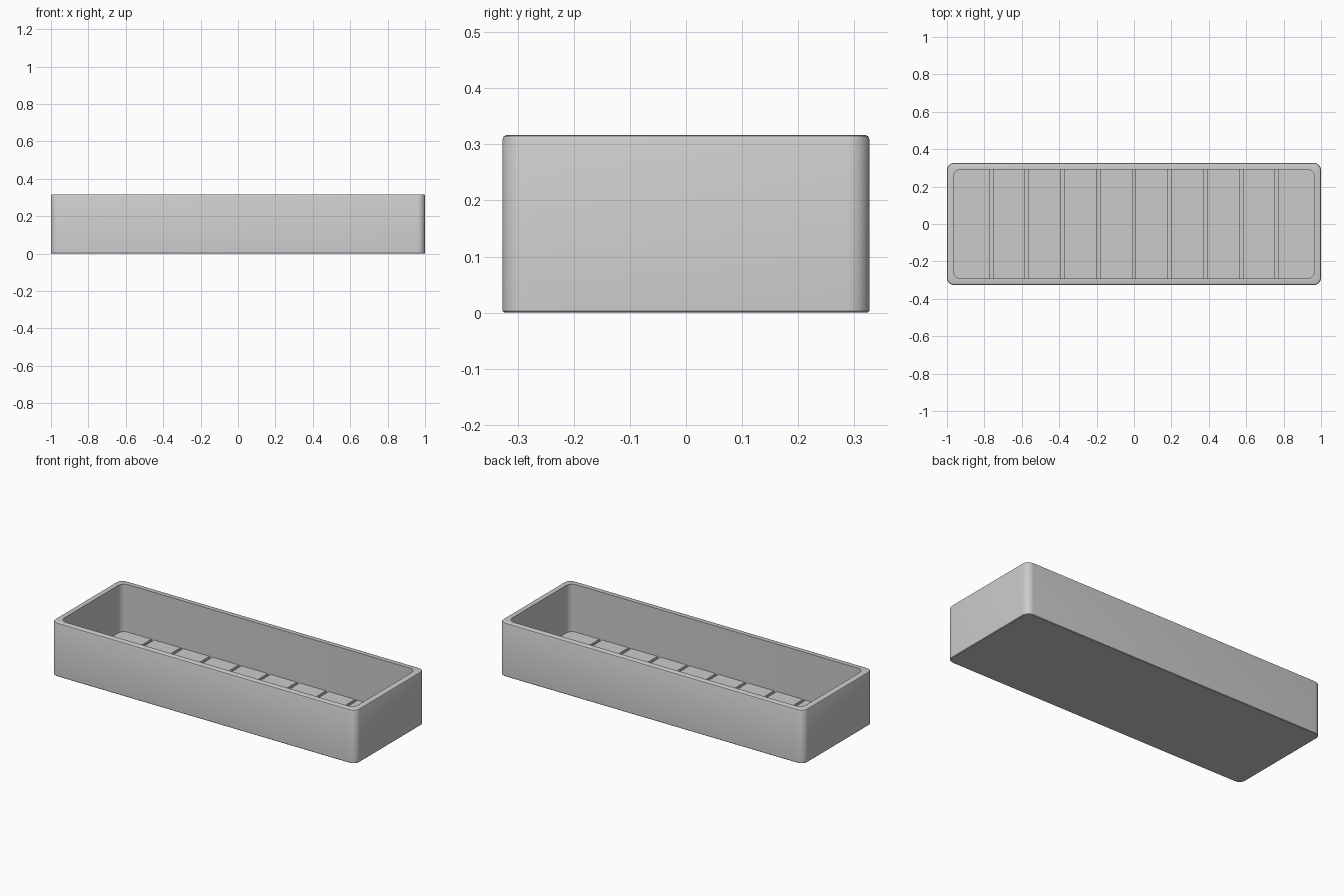
import bpy, bmesh, math

if "Cube" in bpy.data.objects:
    bpy.data.objects.remove(bpy.data.objects["Cube"])

HX, HY, H = 1.0, 0.327, 0.317      # outer half sizes and height
WALL, FLOOR = 0.035, 0.035         # wall and floor thickness
GROOVE_W, GROOVE_D = 0.018, 0.012  # floor groove size


def rounded_ring(bm, inset, z, radius, seg=8):
    """Rounded rectangle of vertices, inset from the outer walls."""
    cx, cy = HX - inset - radius, HY - inset - radius
    ring = []
    for q, (sx, sy) in enumerate([(1, 1), (-1, 1), (-1, -1), (1, -1)]):
        for i in range(seg + 1):
            a = math.pi / 2 * (q + i / seg)
            ring.append(bm.verts.new((sx * cx + radius * math.cos(a),
                                      sy * cy + radius * math.sin(a), z)))
    return ring


def make_object(name, bm):
    bmesh.ops.recalc_face_normals(bm, faces=bm.faces)
    mesh = bpy.data.meshes.new(name)
    bm.to_mesh(mesh)
    bm.free()
    obj = bpy.data.objects.new(name, mesh)
    bpy.context.collection.objects.link(obj)
    return obj


# Tray shell: outer wall, softened rim, inner wall and floor in one loft
bm = bmesh.new()
profile = [(0.003, 0.0, 0.037), (0.0, 0.003, 0.04), (0.0, H - 0.008, 0.04),
           (0.0025, H - 0.0025, 0.0375), (0.008, H, 0.035),
           (WALL, H, 0.04), (WALL, FLOOR, 0.04)]
rings = [rounded_ring(bm, *p) for p in profile]
for a, b in zip(rings, rings[1:]):
    n = len(a)
    for i in range(n):
        bm.faces.new((a[i], a[(i + 1) % n], b[(i + 1) % n], b[i]))
bm.faces.new(rings[0])
bm.faces.new(rings[-1])
tray = make_object("tray", bm)

# Nine cross grooves cut into the floor
bm = bmesh.new()
for k in range(-4, 5):
    cube = bmesh.ops.create_cube(bm, size=1)["verts"]
    bmesh.ops.scale(bm, vec=(GROOVE_W, 2 * (HY - WALL) - 0.001, 2 * GROOVE_D), verts=cube)
    bmesh.ops.translate(bm, vec=(k * 0.191, 0, FLOOR), verts=cube)
cutter = make_object("groove_cutter", bm)
cutter.hide_render = True

bpy.context.view_layer.objects.active = tray
tray.select_set(True)
cut = tray.modifiers.new("grooves", 'BOOLEAN')
cut.operation = 'DIFFERENCE'
cut.solver = 'EXACT'
cut.object = cutter
bpy.ops.object.modifier_apply(modifier=cut.name)
bpy.data.objects.remove(cutter)

bpy.ops.object.shade_smooth_by_angle(angle=math.radians(35))
